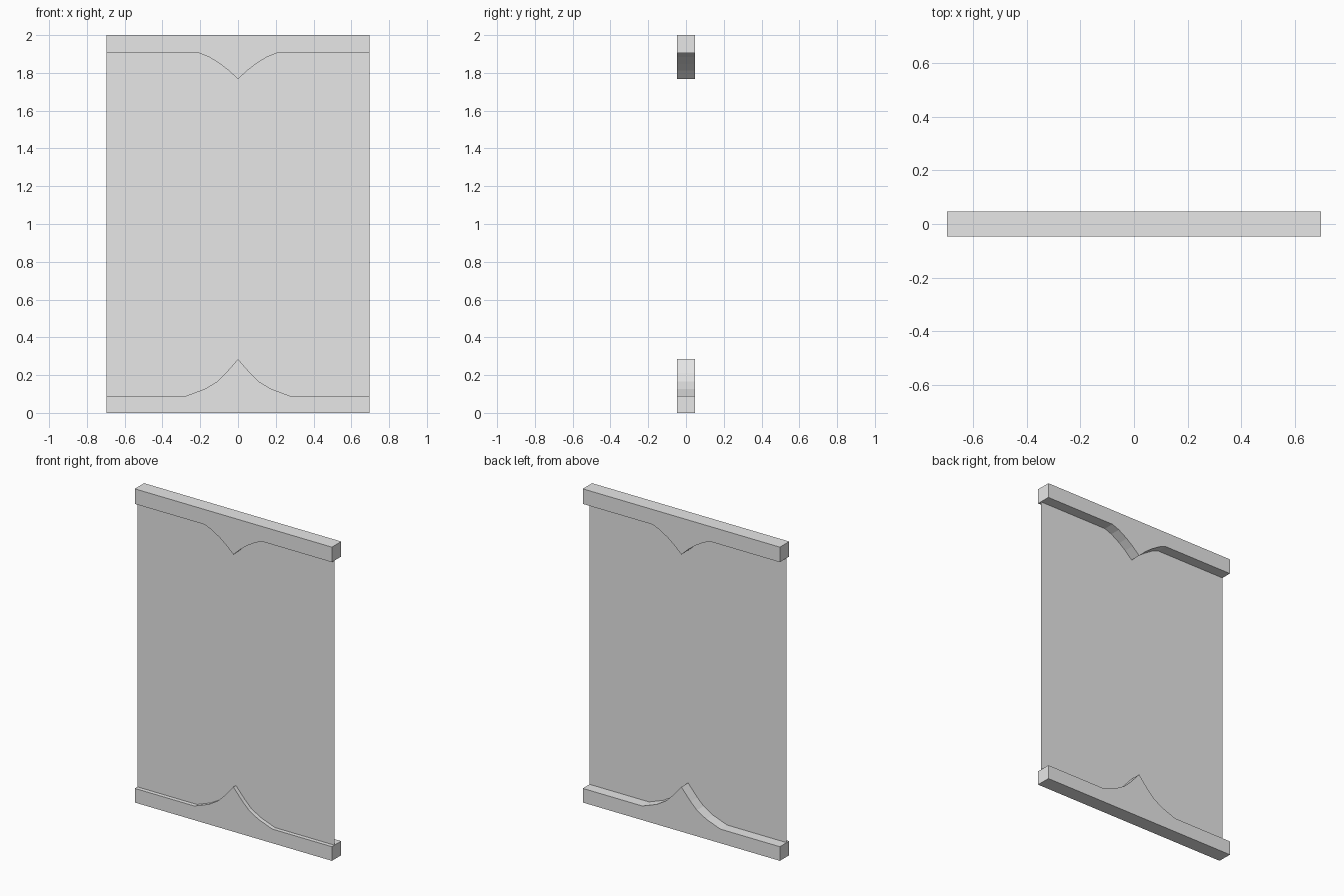
import bpy
import bmesh

if "Cube" in bpy.data.objects:
    bpy.data.objects.remove(bpy.data.objects["Cube"], do_unlink=True)

HALF_W, HALF_D, HEIGHT = 0.695, 0.047, 2.0

grey = bpy.data.materials.new("light_grey")
grey.use_nodes = True
grey.diffuse_color = (0.8, 0.8, 0.8, 1)
grey.node_tree.nodes["Principled BSDF"].inputs["Base Color"].default_value = (0.8, 0.8, 0.8, 1)


def extrude_outline(name, outline, y, depth=0.0):
    """Fill an x-z outline at y and, if depth is given, extrude it backwards."""
    bm = bmesh.new()
    face = bm.faces.new([bm.verts.new((x, y, z)) for x, z in outline])
    if depth:
        result = bmesh.ops.extrude_face_region(bm, geom=[face], use_keep_orig=True)
        moved = [v for v in result["geom"] if isinstance(v, bmesh.types.BMVert)]
        bmesh.ops.translate(bm, verts=moved, vec=(0, depth, 0))
        bmesh.ops.recalc_face_normals(bm, faces=bm.faces[:])
    mesh = bpy.data.meshes.new(name)
    bm.to_mesh(mesh)
    bm.free()
    mesh.materials.append(grey)
    obj = bpy.data.objects.new(name, mesh)
    bpy.context.collection.objects.link(obj)
    return obj


def rail(name, outer_z, half_edge):
    """Bar with a straight outer side and a mirrored, pointed inner edge."""
    right = [(HALF_W, outer_z)] + half_edge
    left = [(-x, z) for x, z in reversed(right) if x > 0]
    return extrude_outline(name, right + left, -HALF_D, 2 * HALF_D)


# Top rail with a downward point
rail("top_rail", HEIGHT, [(HALF_W, 1.904), (0.205, 1.904), (0.155, 1.885),
                          (0.095, 1.848), (0.05, 1.813), (0, 1.767)])

# Bottom rail with a taller upward point
rail("bottom_rail", 0, [(HALF_W, 0.09), (0.275, 0.09), (0.175, 0.127),
                        (0.11, 0.166), (0.065, 0.21), (0, 0.285)])

# Thin sheet held between the rails, slightly towards the front
extrude_outline("sheet", [(-HALF_W, 0.04), (HALF_W, 0.04),
                          (HALF_W, 1.96), (-HALF_W, 1.96)], -0.021)
